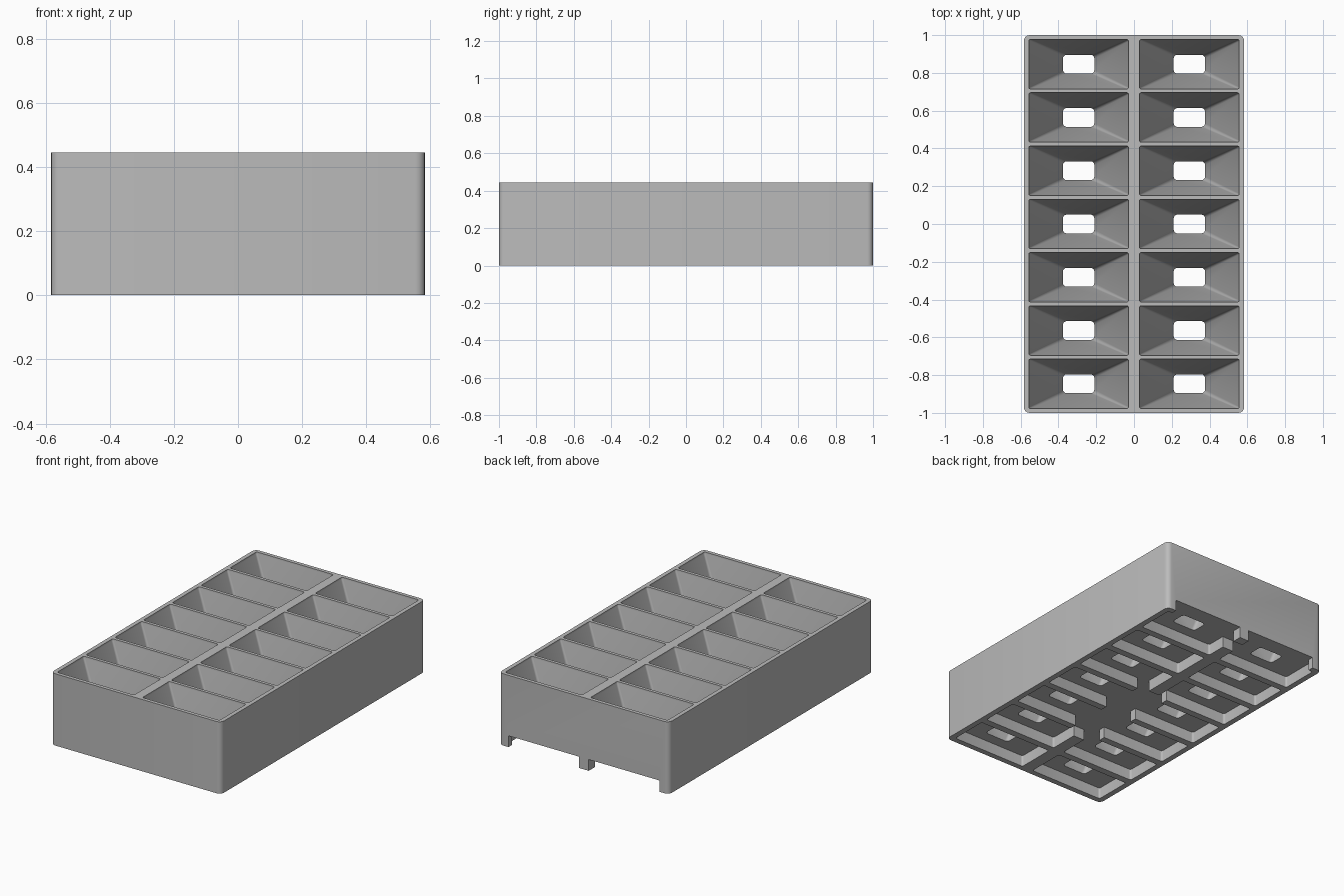
import bpy
import bmesh
import math

if "Cube" in bpy.data.objects:
    bpy.data.objects.remove(bpy.data.objects["Cube"], do_unlink=True)

HEIGHT = 0.445
FLOOR = 0.07          # underside of the solid floor, above the feet
PITCH = 0.282         # spacing of the rows
COLUMN = 0.293        # distance of each column from the middle
ROWS = [(i - 3) * PITCH for i in range(7)]
CELLS = [(side * COLUMN, y) for side in (-1, 1) for y in ROWS]

grey = bpy.data.materials.new("plain grey")
grey.use_nodes = True
grey.diffuse_color = (0.5, 0.5, 0.5, 1)
grey.node_tree.nodes["Principled BSDF"].inputs["Base Color"].default_value = (0.5, 0.5, 0.5, 1)


def ring(bm, cx, cy, hx, hy, r, z, steps=4):
    """Rounded rectangle of vertices, anticlockwise."""
    verts = []
    for k, (sx, sy) in enumerate([(1, 1), (-1, 1), (-1, -1), (1, -1)]):
        for s in range(steps + 1):
            a = (k + s / steps) * math.pi / 2
            verts.append(bm.verts.new((cx + sx * (hx - r) + r * math.cos(a),
                                       cy + sy * (hy - r) + r * math.sin(a), z)))
    return verts


def loft(bm, cx, cy, levels):
    """Closed solid through (half x, half y, radius, z) levels, bottom to top."""
    rings = [ring(bm, cx, cy, *level) for level in levels]
    bm.faces.new(rings[0][::-1])
    bm.faces.new(rings[-1])
    for low, high in zip(rings, rings[1:]):
        for i in range(len(low)):
            j = (i + 1) % len(low)
            bm.faces.new((low[i], low[j], high[j], high[i]))


def make(name, solids):
    bm = bmesh.new()
    for cx, cy, levels in solids:
        loft(bm, cx, cy, levels)
    mesh = bpy.data.meshes.new(name)
    bm.to_mesh(mesh)
    bm.free()
    mesh.materials.append(grey)
    obj = bpy.data.objects.new(name, mesh)
    bpy.context.collection.objects.link(obj)
    return obj


def slab(x0, x1, y0, y1, r=0.002):
    """Shallow cutter solid that hollows the underside."""
    hx, hy = (x1 - x0) / 2, (y1 - y0) / 2
    return ((x0 + x1) / 2, (y0 + y1) / 2,
            [(hx, hy, r, -0.05), (hx, hy, r, FLOOR)])


# Outer block with rounded upright corners
tray = make("tray", [(0, 0, [(0.583, 1, 0.03, 0), (0.583, 1, 0.03, HEIGHT)])])

# Tapered hoppers with a short lip and a rounded outlet
hopper = [(0.083, 0.05, 0.02, 0.03), (0.083, 0.05, 0.02, FLOOR + 0.005),
          (0.264, 0.131, 0.01, HEIGHT - 0.012), (0.264, 0.131, 0.01, HEIGHT + 0.05)]
cutters = [make("hopper_cutter", [(x, y, hopper) for x, y in CELLS])]

# Pockets under the cells, leaving ribs between them
cutters.append(make("pocket_cutter", [slab(x - 0.255, x + 0.255, y - 0.119, y + 0.119, 0.012)
                                      for x, y in CELLS]))

# Clear space in the middle and behind the back foot
cutters.append(make("centre_cutter", [slab(-0.11, 0.11, -0.5, 0.18),
                                      slab(-0.1, 0.1, 0.85, 0.94)]))

# Openings in the back wall, leaving three feet
cutters.append(make("notch_cutter", [slab(0.033, 0.518, 0.9, 1.05),
                                     slab(-0.518, -0.033, 0.9, 1.05)]))

bpy.ops.object.select_all(action='DESELECT')
tray.select_set(True)
bpy.context.view_layer.objects.active = tray
for cutter in cutters:
    cutter.hide_render = True
    mod = tray.modifiers.new(cutter.name, 'BOOLEAN')
    mod.operation = 'DIFFERENCE'
    mod.solver = 'EXACT'
    mod.object = cutter
    bpy.ops.object.modifier_apply(modifier=mod.name)
    bpy.data.objects.remove(cutter, do_unlink=True)

bpy.ops.object.shade_smooth_by_angle(angle=math.radians(30))
